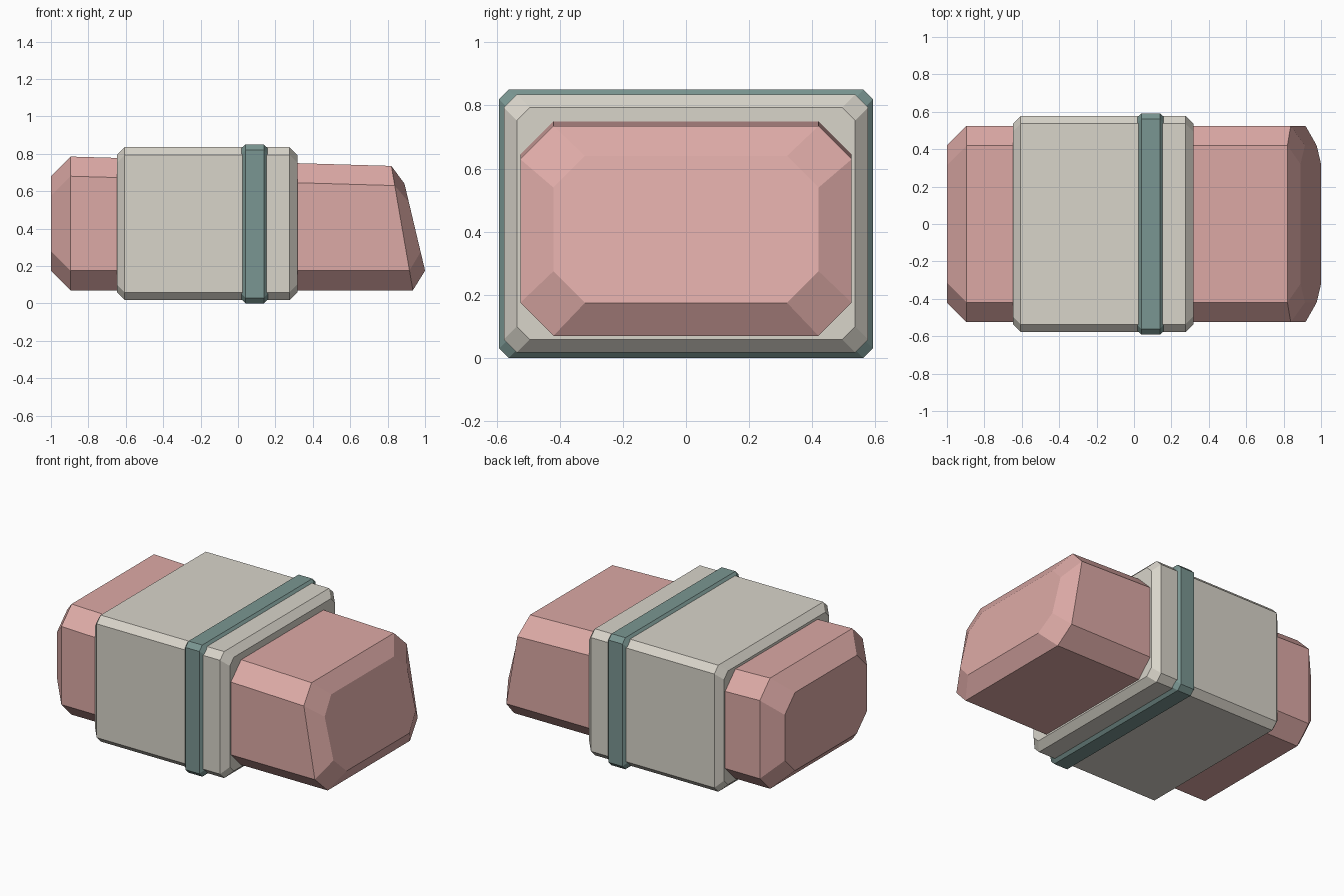
import bpy

if "Cube" in bpy.data.objects:
    bpy.data.objects.remove(bpy.data.objects["Cube"])


def material(name, rgb):
    m = bpy.data.materials.new(name)
    m.diffuse_color = (*rgb, 1)
    m.use_nodes = True
    m.node_tree.nodes["Principled BSDF"].inputs["Base Color"].default_value = m.diffuse_color
    return m


PINK = material("eraser pink", (0.72, 0.40, 0.38))
CARD = material("sleeve grey", (0.69, 0.66, 0.59))
TEAL = material("band teal", (0.195, 0.305, 0.287))


def octagon(x_at, w, z0, z1, c):
    """Chamfered rectangle ring; x_at gives x for a height."""
    half = [(w - c, z0), (w, z0 + c), (w, z1 - c), (w - c, z1)]
    pts = half + [(-y, z) for y, z in reversed(half)]
    return [(x_at(z), y, z) for y, z in pts]


def loft(name, rings, mat):
    """Skin successive eight-sided rings and cap both ends."""
    verts = [p for r in rings for p in r]
    n, last = 8, 8 * (len(rings) - 1)
    faces = [tuple(reversed(range(n))), tuple(range(last, last + n))]
    for k in range(len(rings) - 1):
        for i in range(n):
            j = (i + 1) % n
            faces.append((k * n + i, k * n + j, k * n + n + j, k * n + n + i))
    mesh = bpy.data.meshes.new(name)
    mesh.from_pydata(verts, [], faces)
    mesh.materials.append(mat)
    mesh.update()
    ob = bpy.data.objects.new(name, mesh)
    bpy.context.collection.objects.link(ob)
    return ob


def bevelled_block(name, x0, x1, w, z0, z1, c, mat):
    """Block with every edge chamfered by c."""
    def ring(x, d):
        return octagon(lambda z: x, w - d, z0 + d, z1 - d, c)
    return loft(name, [ring(x0, c), ring(x0 + c, 0), ring(x1 - c, 0), ring(x1, c)], mat)


# Rubber body: square left end, slanted right end, top sloping down to the right
loft("eraser_body", [
    octagon(lambda z: -1.0, 0.42, 0.175, 0.68, 0.105),
    octagon(lambda z: -0.895, 0.525, 0.07, 0.785, 0.105),
    octagon(lambda z: 0.82 + (0.735 - z) * 0.173, 0.525, 0.07, 0.735, 0.105),
    octagon(lambda z: 0.89 + (0.64 - z) * 0.237, 0.42, 0.175, 0.64, 0.1),
], PINK)

# Card sleeve around the middle
bevelled_block("sleeve", -0.647, 0.317, 0.577, 0.018, 0.835, 0.041, CARD)

# Raised band round the sleeve
bevelled_block("band", 0.01, 0.168, 0.592, 0.0, 0.85, 0.03, TEAL)
